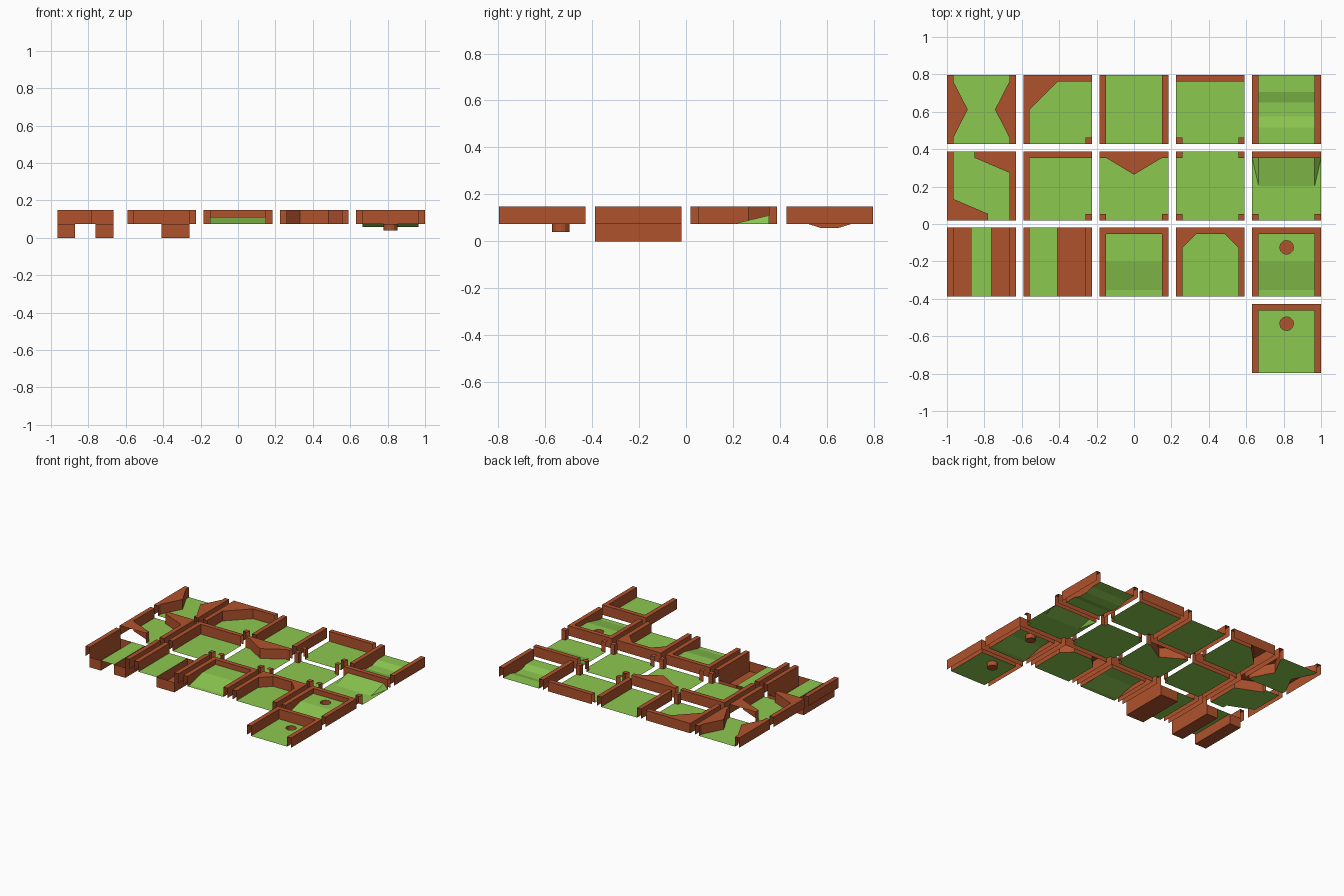
import bpy, math

if "Cube" in bpy.data.objects:
    bpy.data.objects.remove(bpy.data.objects["Cube"])

# Shared sizes: tile half width, inner wall line, floor / wall top / raised deck / dip heights
P, H, I = 0.408, 0.184, 0.150
F, T, DECK, DIP = 0.075, 0.149, 0.111, 0.057
CUP_R, CUP_Y, CUP_D = 0.037, 0.079, 0.035


def material(name, rgb):
    m = bpy.data.materials.new(name)
    m.diffuse_color = (*rgb, 1)
    m.use_nodes = True
    m.node_tree.nodes["Principled BSDF"].inputs["Base Color"].default_value = m.diffuse_color
    return m


GREEN = material("turf green", (0.262, 0.578, 0.080))
BROWN = material("border brown", (0.434, 0.084, 0.026))


def ccw(pts):
    area = sum(a[0] * b[1] - b[0] * a[1] for a, b in zip(pts, pts[1:] + pts[:1]))
    return pts if area > 0 else pts[::-1]


def flip(pts):
    return [(-x, y) for x, y in pts]


def rect(x0, y0, x1, y1):
    return [(x0, y0), (x1, y0), (x1, y1), (x0, y1)]


class Tile:
    """Collects turf and border faces of one course tile."""

    def __init__(self, name, col, row, open_sides):
        self.name, self.open = name, open_sides
        self.cx, self.cy = (col - 2) * P, (1.5 - row) * P
        self.turf, self.border = [], []

    def flat(self, pts, z=F, brown=False):
        face = [(x, y, z) for x, y in ccw(pts)]
        (self.border if brown else self.turf).append(face)

    def on_open_edge(self, a, b):
        tests = {"E": (0, H), "W": (0, -H), "N": (1, H), "S": (1, -H)}
        return any(abs(a[k] - v) < 1e-6 and abs(b[k] - v) < 1e-6
                   for k, v in (tests[s] for s in self.open))

    # Border: a top and its sides, left open where tiles join
    def wall(self, pts):
        pts = ccw(pts)
        self.flat(pts, T, True)
        for a, b in zip(pts, pts[1:] + pts[:1]):
            if not self.on_open_edge(a, b):
                self.border.append([(*a, F), (*b, F), (*b, T), (*a, T)])

    def both_sides(self, pts):
        self.wall(pts)
        self.wall(flip(pts))

    def post(self, sx, sy):
        self.wall(rect(sx * I, sy * I, sx * H, sy * H))

    # Turf strip following a (y, z) profile
    def strip(self, profile):
        for (y0, z0), (y1, z1) in zip(profile, profile[1:]):
            self.turf.append([(-I, y0, z0), (I, y0, z0), (I, y1, z1), (-I, y1, z1)])

    # Sunken channel, open at the top
    def pit(self, x0, x1):
        pts = rect(x0, -H, x1, H)
        self.flat(pts, 0, True)
        for a, b in zip(pts, pts[1:] + pts[:1]):
            self.border.append([(*a, 0), (*b, 0), (*b, F), (*a, F)])

    # Turf with a round hole, and the cup beneath it
    def cup(self, y0, z):
        ring = [(CUP_R * math.sin(k * math.pi / 6), CUP_Y + CUP_R * math.cos(k * math.pi / 6))
                for k in range(12)]
        half = [(0, y0), (I, y0), (I, I), (0, I)] + ring[:7]
        self.flat(half, z)
        self.flat(flip(half), z)
        self.flat(ring, z - CUP_D, True)
        for a, b in zip(ring, ring[1:] + ring[:1]):
            self.border.append([(*b, z - CUP_D), (*a, z - CUP_D), (*a, z), (*b, z)])

    def build(self):
        for label, faces, mat in (("turf", self.turf, GREEN), ("border", self.border, BROWN)):
            verts, index, polys = [], {}, []
            for f in faces:
                ids = []
                for v in f:
                    key = tuple(round(c, 5) for c in v)
                    if key not in index:
                        index[key] = len(verts)
                        verts.append(key)
                    ids.append(index[key])
                polys.append(ids)
            me = bpy.data.meshes.new(f"{self.name}_{label}")
            me.from_pydata(verts, [], polys)
            me.materials.append(mat)
            ob = bpy.data.objects.new(me.name, me)
            ob.location = (self.cx, self.cy, 0)
            bpy.context.collection.objects.link(ob)


SIDE = rect(-H, -H, -I, H)
BACK = rect(-H, I, H, H)
LANE = rect(-I, -H, I, H)
U_WALL = [(-H, -H), (-I, -H), (-I, I), (I, I), (I, -H), (H, -H), (H, H), (-H, H)]
# Turf of a tile open on three sides: (notched front corners, straight back)
FRONT = [(-H, -I), (-I, -I), (-I, -H), (I, -H), (I, -I), (H, -I)]
tiles = []


def tile(name, col, row, open_sides):
    t = Tile(name, col, row, open_sides)
    tiles.append(t)
    return t


# Back row
t = tile("narrows", 0, 0, "NS")
gap = [(-I, -H), (-I, -I), (-0.073, 0), (-I, I), (-I, H)]
t.both_sides(gap + [(-H, H), (-H, -H)])
t.flat(gap + flip(gap)[::-1])

t = tile("angled_corner", 1, 0, "ES")
inner = [(-I, -H), (-I, 0), (0, I), (H, I)]
t.wall(inner + [(H, H), (-H, H), (-H, -H)])
t.post(1, -1)
t.flat(inner + [(H, -I), (I, -I), (I, -H)])

t = tile("straight", 2, 0, "NS")
t.both_sides(SIDE)
t.flat(LANE)

t = tile("side_wall", 3, 0, "EWS")
t.wall(BACK)
t.post(-1, -1), t.post(1, -1)
t.flat(FRONT + [(H, I), (-H, I)])

t = tile("dip", 4, 0, "NS")
t.both_sides(SIDE)
low = [(-0.095, F), (-0.037, DIP), (0.037, DIP), (0.095, F)]
t.strip([(-H, F)] + low + [(H, F)])
for x in (-I, I):
    side = [(x, y, z) for y, z in low]
    t.border.append(side if x > 0 else side[::-1])

# Second row
t = tile("staggered_walls", 0, 1, "NS")
bend = [(0.036, -H), (0.036, -I), (-I, -0.07), (-I, H)]
turned = [(-x, -y) for x, y in bend]
t.wall(bend + [(-H, H), (-H, -H)])
t.wall(turned + [(H, -H), (H, H)])
t.flat(bend + turned)

t = tile("square_corner", 1, 1, "ES")
inner = [(-I, -H), (-I, I), (H, I)]
t.wall(inner + [(H, H), (-H, H), (-H, -H)])
t.post(1, -1)
t.flat(inner + [(H, -I), (I, -I), (I, -H)])

t = tile("pointed_wall", 2, 1, "EWS")
point = [(H, I), (I, I), (0, 0.06), (-I, I), (-H, I)]
t.wall(point + [(-H, H), (H, H)])
t.post(-1, -1), t.post(1, -1)
t.flat(FRONT + point)

t = tile("open_floor", 3, 1, "NESW")
for sx in (-1, 1):
    for sy in (-1, 1):
        t.post(sx, sy)
t.flat(FRONT + [(-x, -y) for x, y in FRONT])

t = tile("wall_ramp", 4, 1, "EWS")
t.wall(BACK)
t.post(-1, -1), t.post(1, -1)
t.flat(FRONT + [(H, I), (I, 0), (-I, 0), (-H, I)])
t.strip([(0, F), (I, DECK)])
t.turf.append([(-I, 0, F), (-I, I, DECK), (-H, I, F)])
t.turf.append([(I, 0, F), (H, I, F), (I, I, DECK)])

# Third row
t = tile("centre_bridge", 0, 2, "NS")
t.both_sides(SIDE)
t.flat(rect(-0.055, -H, 0.055, H))
t.pit(-I, -0.055), t.pit(0.055, I)

t = tile("side_bridge", 1, 2, "NS")
t.both_sides(SIDE)
t.flat(rect(-I, -H, 0, H))
t.pit(0, I)

t = tile("raised_end", 2, 2, "S")
t.wall(U_WALL)
t.strip([(-H, F), (-I, F), (0, DECK), (I, DECK)])

t = tile("angled_end", 3, 2, "S")
inner = [(-I, -H), (-I, 0.077), (-0.077, I), (0.077, I), (I, 0.077), (I, -H)]
t.wall(inner + [(H, -H), (H, H), (-H, H), (-H, -H)])
t.flat(inner)

t = tile("raised_hole", 4, 2, "S")
t.wall(U_WALL)
t.strip([(-H, F), (-I, F), (0, DECK)])
t.cup(0, DECK)

# Front row
t = tile("flat_hole", 4, 3, "S")
t.wall(U_WALL)
t.cup(-H, F)

for t in tiles:
    t.build()
